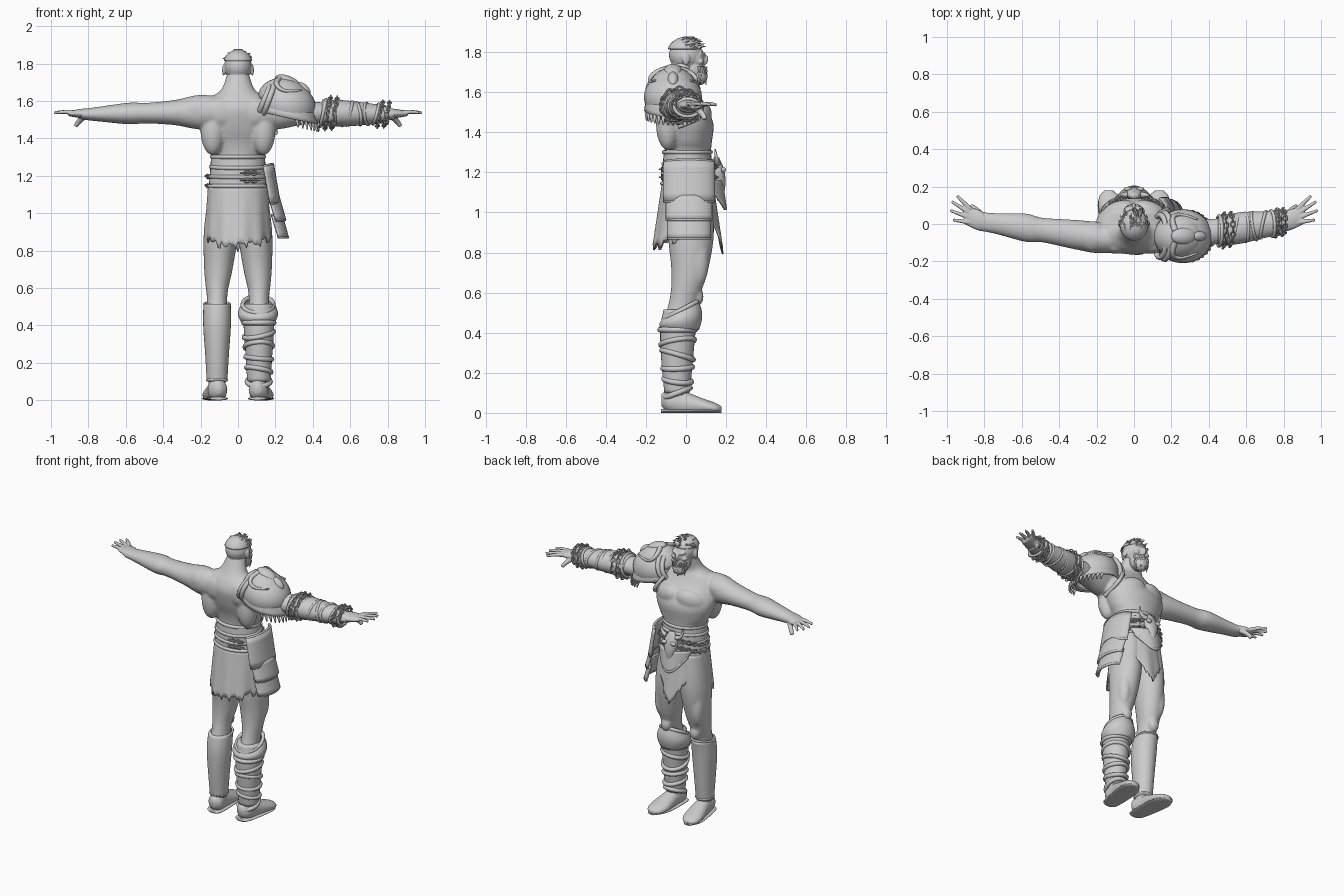
import bpy, bmesh, math, random
from math import sin, cos, pi, tanh
from mathutils import Vector, Euler, Matrix

if "Cube" in bpy.data.objects:
    bpy.data.objects.remove(bpy.data.objects["Cube"])
random.seed(4)
SIDES = (-1, 1)

def finish(name, bm, thick=0.0):
    bmesh.ops.recalc_face_normals(bm, faces=bm.faces)
    me = bpy.data.meshes.new(name)
    bm.to_mesh(me)
    bm.free()
    me.shade_smooth()
    ob = bpy.data.objects.new(name, me)
    bpy.context.collection.objects.link(ob)
    if thick:
        m = ob.modifiers.new("thickness", 'SOLIDIFY')
        m.thickness, m.offset = thick, 0
    return ob

def sheet(name, f, nu, nv, thick=0.0, closed=False, caps=False):
    """Surface f(u, v), u around and v along, both 0..1."""
    bm = bmesh.new()
    cols = nu if closed else nu + 1
    g = [[bm.verts.new(f(i / nu, j / nv)) for i in range(cols)] for j in range(nv + 1)]
    for j in range(nv):
        for i in range(nu):
            k = (i + 1) % cols
            bm.faces.new((g[j][i], g[j][k], g[j + 1][k], g[j + 1][i]))
    if caps:
        bm.faces.new(g[0])
        bm.faces.new(g[-1])
    return finish(name, bm, thick)

def loft(name, rows, centre, axis='z', s=1):
    """Smooth loft of (position, radius a, radius b) along the curve centre(position)."""
    k = len(rows) - 1
    def f(u, v):
        i = min(int(v * k + 1e-6), k - 1)
        t = v * k - i
        p, q, r, w = [Vector(rows[max(0, min(k, i + d))]) for d in (-1, 0, 1, 2)]
        h, ra, rb = 0.5 * (2*q + (r - p)*t + (2*p - 5*q + 4*r - w)*t*t + (3*q - p - 3*r + w)*t**3)
        ca, cb = centre(h)
        a, b = ca + ra * cos(2*pi*u), cb + rb * sin(2*pi*u)
        x, y, z = {'z': (a, b, h), 'x': (h, a, b), 'y': (a, h, b)}[axis]
        return (s * x, y, max(z, 0))
    return sheet(name, f, 32, k * 5, closed=True, caps=True)

def blob(name, c, r, rot=(0, 0, 0), cut=None, thick=0.0):
    bm = bmesh.new()
    bmesh.ops.create_uvsphere(bm, u_segments=24, v_segments=14, radius=1)
    if cut is not None:
        bmesh.ops.bisect_plane(bm, geom=bm.verts[:] + bm.edges[:] + bm.faces[:], plane_co=(0, 0, cut),
                               plane_no=(0, 0, 1), clear_inner=True)
    bm.transform(Matrix.Translation(c) @ Euler(rot).to_matrix().to_4x4() @ Matrix.Diagonal((*r, 1)))
    return finish(name, bm, thick)

def tube(name, pts, r, taper=1.0, cyclic=False, res=2):
    cu = bpy.data.curves.new(name, 'CURVE')
    cu.dimensions, cu.bevel_depth, cu.bevel_resolution, cu.use_fill_caps = '3D', r, res, True
    sp = cu.splines.new('NURBS')
    sp.points.add(len(pts) - 1)
    for i, p in enumerate(pts):
        sp.points[i].co = (*p, 1)
        sp.points[i].radius = 1 + (taper - 1) * i / (len(pts) - 1)
    sp.use_endpoint_u, sp.use_cyclic_u, sp.order_u, sp.resolution_u = not cyclic, cyclic, 3, 3
    ob = bpy.data.objects.new(name, cu)
    bpy.context.collection.objects.link(ob)
    bpy.ops.object.select_all(action='DESELECT')
    ob.select_set(True)
    bpy.context.view_layer.objects.active = ob
    bpy.ops.object.convert(target='MESH')
    bpy.context.object.data.shade_smooth()
    return bpy.context.object

def ring(name, c, ra, rb, r, axis='z', tilt=0.0, turn=0.0):
    pts = []
    for i in range(20):
        t = 2 * pi * i / 20
        a, b, h = ra * cos(t), rb * sin(t), tilt * sin(t + turn)
        pts.append(Vector(c) + Vector((a, b, h) if axis == 'z' else (h, a, b)))
    return tube(name, pts, r, cyclic=True)

def skin(name, obs, voxel, smooth):
    """Melt overlapping forms into one organic surface."""
    bpy.ops.object.select_all(action='DESELECT')
    for o in obs:
        o.select_set(True)
    bpy.context.view_layer.objects.active = obs[0]
    bpy.ops.object.join()
    obs[0].name = name
    m = obs[0].modifiers.new("melt", 'REMESH')
    m.mode, m.voxel_size, m.use_smooth_shade = 'VOXEL', voxel, True
    m = obs[0].modifiers.new("soften", 'SMOOTH')
    m.factor, m.iterations = 0.5, smooth

def chain(name, pts):
    for i, p in enumerate(pts[:-1]):
        turn = Euler((pi / 2 * (i % 2), 0, 0)).to_quaternion()
        bpy.ops.mesh.primitive_torus_add(location=p, major_segments=10, minor_segments=5, major_radius=.011, minor_radius=.004)
        o = bpy.context.object
        o.name, o.scale.x = name, 1.4
        o.rotation_euler = ((Vector(pts[i + 1]) - Vector(p)).to_track_quat('X', 'Z') @ turn).to_euler()

# Centre lines of the limbs
arm_line = lambda x: (-.08 + .14 * max(0, x - .15), 1.545 - .02 * x)
leg_line = lambda z: (.112 - .07 * max(0, z - .6), -.01 + .035 * tanh(8 * (z - .57)))
spine = lambda z: (0, .01 - .065 * math.exp(-((z - 1.61) / .13) ** 2))

# Body: torso, arms and legs melted together
body = [loft("torso", [(1.06, .15, .12), (1.28, .14, .115), (1.36, .175, .122), (1.45, .205, .14), (1.54, .195, .125),
                       (1.61, .165, .09), (1.66, .09, .065), (1.76, .055, .055)], spine)]
arm = [(.1, .07, .08), (.21, .083, .092), (.34, .077, .067), (.49, .066, .055), (.58, .076, .058), (.74, .056, .04), (.84, .052, .027)]
leg = [(.05, .048, .055), (.15, .048, .055), (.38, .067, .083), (.54, .054, .07), (.7, .076, .09), (.9, .092, .115), (1.12, .08, .1)]
for s in SIDES:
    body += [loft("arm", arm, arm_line, 'x', s), loft("leg", leg, leg_line, s=s)]
    body += [blob("pec", (s*.085, .072, 1.485), (.095, .05, .065), (0, s*.25, -s*.35)),
             blob("deltoid", (s*.215, -.07, 1.555), (.09, .085, .075)),
             blob("lat", (s*.135, -.09, 1.44), (.065, .06, .13)),
             blob("shoulder_blade", (s*.09, -.125, 1.54), (.075, .035, .075))]
    body += [blob("kneecap", (s*.108, .06, .58), (.036, .028, .045)),
             blob("quad", (s*.135, .06, .76), (.045, .055, .13))]
    body += [blob("ab", (s*.034, .1, 1.3 + .048*i), (.034, .02, .026)) for i in range(3)]
skin("body", body, .009, 5)

# Hands with four fanned fingers and a drooping thumb
for s in SIDES:
    hand = [loft("palm", [(.8, .048, .028), (.84, .056, .025), (.905, .046, .014)], lambda x: (.012 + .3*(x - .8), 1.533), 'x', s)]
    for i in range(4):
        a = .15 + .21*i
        length = .12 - .01*(i - 1.6)**2
        base = Vector((s*.875, .008 + .024*i, 1.537))
        d = Vector((s*cos(a), sin(a), 0)) * length
        hand.append(tube("finger", [base, base + d/2 + Vector((0, 0, .009)), base + d], .014, .6))
    hand.append(tube("thumb", [(s*.81, .04, 1.525), (s*.85, .085, 1.5), (s*.868, .095, 1.465)], .019, .65))
    skin("hand", hand, .005, 2)

# Head with face features and ears
head = [blob("cranium", (0, 0, 1.785), (.074, .085, .078)), blob("jaw", (0, .04, 1.715), (.055, .052, .065)),
        blob("nape", (0, -.025, 1.71), (.058, .05, .08)), blob("face", (0, .048, 1.77), (.058, .044, .062)),
        blob("nose", (0, .093, 1.76), (.013, .018, .027), (-.3, 0, 0))]
for s in SIDES:
    head += [blob("brow", (s*.026, .085, 1.79), (.027, .012, .009), (0, -s*.25, -s*.3)),
             blob("cheek", (s*.037, .072, 1.753), (.02, .017, .016)), blob("ear", (s*.076, 0, 1.765), (.009, .019, .03))]
skin("head", head, .0045, 2)

# Beard and cropped hair, built from tufts
blob("beard", (0, .064, 1.685), (.05, .043, .05), (.3, 0, 0))
blob("hair_cap", (0, -.006, 1.79), (.078, .086, .082), cut=.3, thick=.006)
for i in range(60):
    a, e = random.uniform(0, 2*pi), random.uniform(.35, 1.5)
    d = Vector((cos(a)*cos(e), sin(a)*cos(e), sin(e)))
    p = Vector((d.x*.074, d.y*.083, 1.79 + d.z*.078))
    tube("hair_tuft", [p, p + d*.008, p + d*.01 + Vector((random.uniform(-.01, .01), .02, 0))], .008, .15, res=1)
for i in range(26):
    a = .15 + .11*i
    p = Vector((.05*cos(a), .06 + .04*sin(a), 1.69 + random.uniform(-.02, .03)))
    tube("beard_tuft", [p + Vector((0, 0, .015)), p, p - Vector((p.x*.2, 0, .035))], .009, .2, res=1)

# Shoes, plain boot and wrapped boot
for s in SIDES:
    loft("shoe", [(-.122, .02, .03), (-.09, .05, .055), (-.02, .05, .062), (.09, .063, .038), (.15, .052, .026), (.178, .02, .012)],
         lambda y: (.117 + .1*y, .045 - .15*y), 'y', s)
    loft("shoe_sole", [(-.125, .03, .01), (-.09, .055, .01), (.1, .067, .01), (.178, .026, .01)], lambda y: (.117 + .1*y, .009), 'y', s)
calf = [(.1, .055, .06), (.24, .063, .074), (.4, .074, .085), (.515, .073, .084)]
loft("plain_boot", calf, leg_line, s=-1)
ring("plain_boot_lip", (-.112, -.022, .513), .069, .08, .007, tilt=.012)
ring("plain_boot_ankle_band", (-.112, -.044, .11), .053, .058, .007)
loft("wrapped_boot", [(z, a + .008, b + .003) for z, a, b in calf], leg_line)
sheet("boot_fur_cuff", lambda u, v: (.107 + (.082 + .02*sin(pi*v))*cos(2*pi*u), -.026 + (.085 + .017*sin(pi*v))*sin(2*pi*u),
      .415 + .095*v + .045*v*sin(2*pi*u)), 40, 10, .01, closed=True)
ring("boot_cuff_lip", (.107, -.026, .512), .083, .086, .012, tilt=.045)
for i in range(6):
    ring("leg_wrap", (.111, -.042, .1 + .063*i), .062 + .004*i, .064 + .005*i, .014, tilt=.025*cos(2.2*i), turn=i)

# Waist wrap and belt bands
loft("waist_wrap", [(1.13, .157, .127), (1.22, .15, .124), (1.3, .144, .118)], lambda z: (0, .007))
for i in range(4):
    ring("belt_band", (0, .007, 1.145 + .052*i), .156 - .005*i, .127 - .003*i, .011, tilt=.004*(i % 3))

# Ragged skirt, split at the thighs, with a pointed front flap
N = 96
jag = [random.uniform(-.022, .022) for _ in range(N)]
def hem(a):
    if a < .7:
        return .8 + .2*(a/.7)**1.3
    if a < .95:
        return 1 + .06*sin((a - .7)*4*pi)
    return max(.83 + .05*max(0, cos(1.5*a - 2.2)), 1 - .9*(a - .95))
def skirt(u, v):
    a = (u - .5)*2*pi
    z = 1.15 - (1.15 - hem(abs(a)) - jag[round(u*N) % N])*v
    k = (1.15 - z)/.35
    fold = 1 + .025*k*sin(11*a)
    return ((.156 + .022*k)*sin(a)*fold, .008 + (.124 + .05*k)*cos(a)*fold, z)
sheet("ragged_skirt", skirt, N, 10, .008, closed=True)

# Rounded belly apron with a rolled rim
apron = lambda u, v: ((u - .5)*(.25 - .05*v), .012 + .165*cos(1.9*(u - .5)) + .02*v, 1.16 - v*(.04 + .1*cos((u - .5)*pi)))
sheet("belly_apron", apron, 20, 8, .014)
tube("apron_rim", [apron(i/12, 1) for i in range(13)], .01)

# Horned skull buckle with chains
loft("buckle_skull", [(1.06, .014, .014), (1.13, .03, .026), (1.21, .05, .03), (1.275, .02, .014)], lambda z: (0, .17 - .15*max(0, z - 1.15)))
for s in SIDES:
    blob("buckle_eye_ridge", (s*.034, .187, 1.213), (.02, .012, .014))
    tube("buckle_horn", [(s*.035, .157, 1.245), (s*.09, .155, 1.25), (s*.075, .145, 1.315)], .016, .25)
    for z in (1.16, 1.21):
        chain("belt_chain", [(.165*s*sin(.3 + .13*i), .01 + .145*cos(.3 + .13*i), z + .015*cos(.4*i)) for i in range(12)])
for z in (1.175, 1.215):
    chain("hip_chain", [(.03 + .0185*i, -.122 + .0025*i, z) for i in range(6)])

# Three overlapping hip plates flaring outward
for zt, zb, xt, w in ((1.25, 1.055, .128, .125), (1.075, .965, .158, .112), (.985, .872, .172, .105)):
    def plate(u, v):
        a = (u - .5)*2.9
        return (xt + .035*v + .058*cos(a), .015 + w*sin(a), zt + (zb - zt)*v + .012*cos(a)*(1 - v))
    sheet("hip_plate", plate, 18, 5, .014)
    for v in (0, 1):
        tube("hip_plate_rim", [plate(i/14, v) for i in range(15)], .008)

# Shoulder armour: domes, rolled collar, relief skull and fringe
blob("shoulder_undershell", (.262, -.065, 1.575), (.15, .138, .12), (0, .25, 0), cut=-.45, thick=.014)
blob("shoulder_dome", (.245, -.065, 1.6), (.135, .118, .115), (0, .3, 0), cut=-.2, thick=.016)
for i in range(2):
    ring("shoulder_collar", (.14 + .025*i, -.065, 1.605), .115 + .01*i, .085 + .01*i, .015, axis='x', tilt=.035)
shell = lambda u, v: (.262 + (.146 + .012*v)*cos(2*pi*u), -.065 + (.128 + .01*v)*sin(2*pi*u), 1.575 - .065*v - .035*cos(2*pi*u))
sheet("shoulder_rim", shell, 40, 3, .012, closed=True)
blob("shoulder_skull", (.265, -.065, 1.705), (.07, .045, .03), (0, .35, 0))
blob("shoulder_snout", (.345, -.065, 1.665), (.05, .027, .028), (0, .65, 0))
for s in SIDES:
    tube("shoulder_horn", [(.22, -.065 + s*.03, 1.715), (.19, -.065 + s*.1, 1.7), (.25, -.065 + s*.125, 1.64), (.34, -.065 + s*.09, 1.66)], .018, .3)
for i in range(15):
    p = Vector(shell((i/14 - .5)*.4, 1))
    tube("shoulder_fringe", [p, p + Vector((.012, 0, -.02)), p + Vector((.01, 0, -.04))], .01, .4, res=1)
tube("chest_strap", [(.13, .05, 1.58), (.17, .085, 1.52), (.2, .06, 1.46), (.2, -.04, 1.43)], .013)

# Wrapped forearm guard with chains
loft("forearm_guard", [(.45, .08, .072), (.57, .084, .07), (.7, .071, .057), (.79, .065, .047)], arm_line, 'x')
for i in range(8):
    x = .455 + .047*i
    ring("forearm_wrap", (x, *arm_line(x)), .082 - .002*i, .073 - .0032*i, .009, axis='x', tilt=.016*(-1)**i, turn=i)
for x in (.48, .515, .76, .795):
    cy, cz = arm_line(x)
    r = .09 - .07*(x - .48)
    chain("forearm_chain", [(x + .015*sin(.314*i), cy + r*cos(.314*i), cz + .93*r*sin(.314*i)) for i in range(21)])
